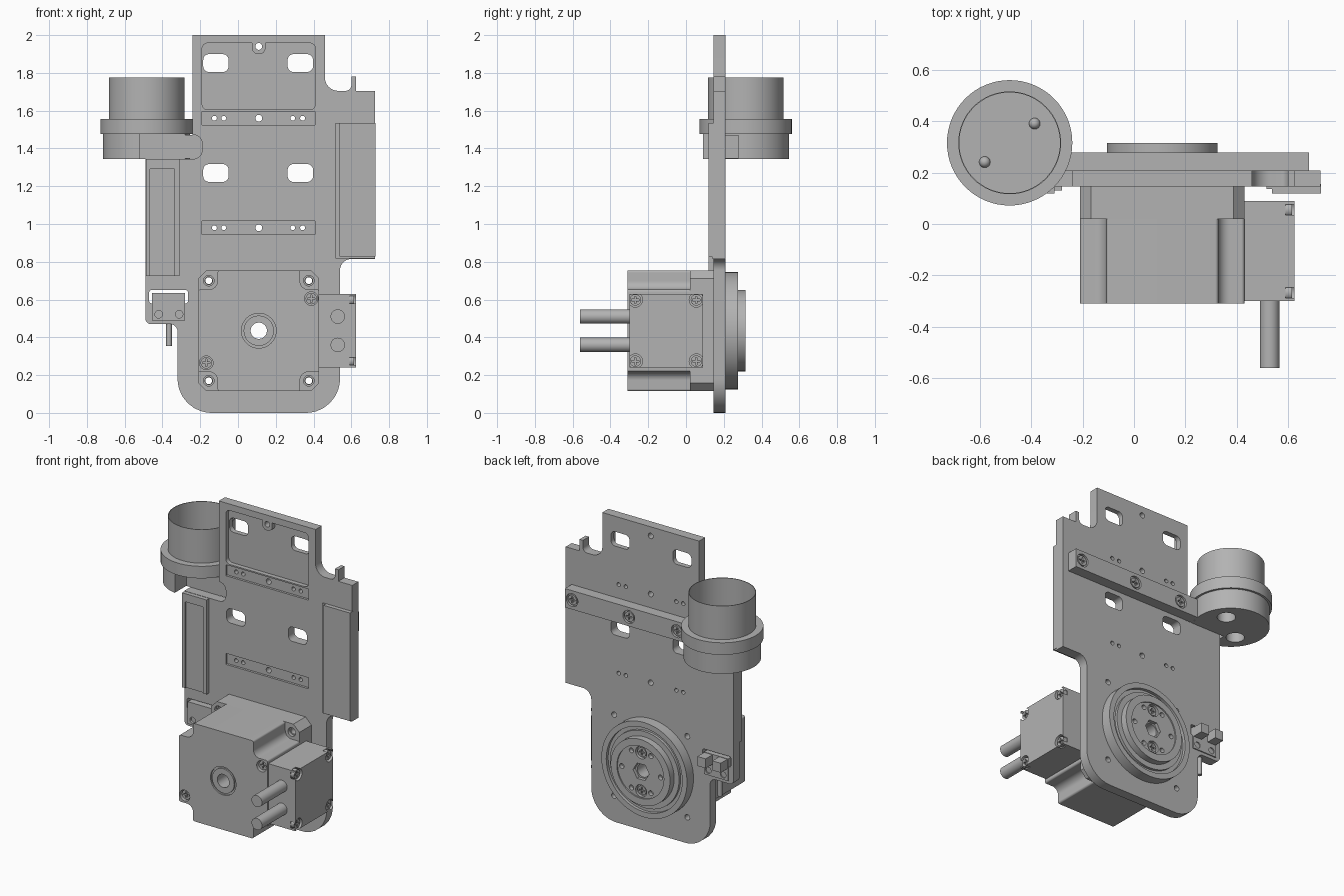
import bpy, bmesh, math
from mathutils import Vector

if "Cube" in bpy.data.objects:
    bpy.data.objects.remove(bpy.data.objects["Cube"], do_unlink=True)

grey = bpy.data.materials.new("machined_grey")
grey.use_nodes = True
grey.diffuse_color = (0.45, 0.45, 0.45, 1)
grey.node_tree.nodes["Principled BSDF"].inputs["Base Color"].default_value = (0.45, 0.45, 0.45, 1)
parts = []


# Helpers: outlines, extrusions and cuts
def circle(u, v, r, n=40):
    return [(u + r * math.cos(math.tau * i / n), v + r * math.sin(math.tau * i / n)) for i in range(n)]


def rect(u0, u1, v0, v1, r=0):
    return rounded([(u0, v0, r), (u1, v0, r), (u1, v1, r), (u0, v1, r)])


def rounded(corners, steps=8):
    """Outline from (u, v, radius) corners, each turned into an arc."""
    out = []
    for i, (u, v, r) in enumerate(corners):
        p = Vector((u, v))
        if not r:
            out.append((u, v))
            continue
        a = (Vector(corners[i - 1][:2]) - p).normalized()
        b = (Vector(corners[(i + 1) % len(corners)][:2]) - p).normalized()
        half = a.angle(b) / 2
        centre = p + (a + b).normalized() * r / math.sin(half)
        reach = r / math.tan(half)
        s, e = p + a * reach - centre, p + b * reach - centre
        for k in range(steps + 1):
            q = centre + s.lerp(e, k / steps).normalized() * r
            out.append((q.x, q.y))
    return out


def prism(name, outline, d0, d1, axis="y", keep=True):
    place = {"x": lambda u, v, d: (d, u, v),
             "y": lambda u, v, d: (u, d, v),
             "z": lambda u, v, d: (u, v, d)}[axis]
    bm = bmesh.new()
    face = bm.faces.new([bm.verts.new(place(u, v, d0)) for u, v in outline])
    new = bmesh.ops.extrude_face_region(bm, geom=[face])["geom"]
    bmesh.ops.translate(bm, vec=place(0, 0, d1 - d0),
                        verts=[g for g in new if isinstance(g, bmesh.types.BMVert)])
    bmesh.ops.recalc_face_normals(bm, faces=bm.faces)
    mesh = bpy.data.meshes.new(name)
    bm.to_mesh(mesh)
    bm.free()
    mesh.materials.append(grey)
    ob = bpy.data.objects.new(name, mesh)
    bpy.context.collection.objects.link(ob)
    if keep:
        parts.append(ob)
    return ob


def cut(target, outline, d0, d1, axis="y"):
    tool = prism("cutter", outline, d0, d1, axis, keep=False)
    tool.hide_render = True
    mod = target.modifiers.new("cut", "BOOLEAN")
    mod.operation, mod.solver, mod.object = "DIFFERENCE", "EXACT", tool
    bpy.context.view_layer.objects.active = target
    bpy.ops.object.modifier_apply(modifier=mod.name)
    bpy.data.objects.remove(tool, do_unlink=True)


def screw(name, u, v, d0, d1, axis, r=0.03):
    """Round head with a cross recess on the d1 side."""
    head = prism(name, circle(u, v, r, 24), d0, d1, axis)
    deep, out = d1 + (d0 - d1) * 0.5, d1 + (d1 - d0)
    a, b = r * 0.65, r * 0.15
    cross = [(a, b), (b, b), (b, a), (-b, a), (-b, b), (-a, b),
             (-a, -b), (-b, -b), (-b, -a), (b, -a), (b, -b), (a, -b)]
    cut(head, [(u + p, v + q) for p, q in cross], deep, out, axis)


MX, MZ = 0.11, 0.435          # motor axis
F, B = 0.145, 0.208           # plate front and back
mounts = [(MX + sx * 0.265, MZ + sz * 0.265) for sx in (-1, 1) for sz in (-1, 1)]

# Main plate
plate = prism("main_plate", rounded([
    (-0.32, 0, 0.18), (0.54, 0, 0.18), (0.54, 0.815, 0.06), (0.725, 0.815, 0),
    (0.725, 1.705, 0), (0.625, 1.705, 0), (0.625, 1.78, 0), (0.6, 1.78, 0), (0.6, 1.705, 0.03),
    (0.46, 1.705, 0.07), (0.46, 2, 0), (-0.24, 2, 0), (-0.24, 1.472, 0), (-0.19, 1.472, 0.045),
    (-0.19, 1.345, 0.045), (-0.49, 1.345, 0), (-0.49, 0.47, 0.03), (-0.32, 0.47, 0.04)]), F, B)
cut(plate, rounded([
    (-0.19, 1.605, 0.03), (0.41, 1.605, 0.03), (0.41, 1.958, 0.03), (0.145, 1.958, 0),
    (0.145, 1.9, 0.03), (0.075, 1.9, 0.03), (0.075, 1.958, 0), (-0.19, 1.958, 0.03)]), 0.1, 0.175)
for z in (1.56, 0.98):
    cut(plate, rect(-0.19, 0.407, z - 0.036, z + 0.036), 0.1, 0.16)
    for x in (-0.125, -0.075, MX, 0.29, 0.342):
        cut(plate, circle(x, z, 0.018 if x == MX else 0.013, 16), 0.1, 0.3)
for z in (1.852, 1.27):
    for x in (-0.117, 0.33):
        cut(plate, rect(x - 0.067, x + 0.067, z - 0.047, z + 0.047, 0.03), 0.1, 0.3)
for x, z in mounts + [(MX, 1.94)]:
    cut(plate, circle(x, z, 0.018, 20), 0.1, 0.3)
cut(plate, circle(MX, MZ, 0.06), 0.1, 0.3)
cut(plate, rect(-0.47, -0.265, 0.58, 0.65, 0.012), 0.1, 0.3)

# Raised side rails
prism("right_rail_base", rect(0.515, 0.725, 0.817, 1.535), F - 0.008, F + 0.02)
prism("right_rail", rect(0.537, 0.727, 0.828, 1.535), 0.118, F + 0.01)
rail = prism("left_rail", rect(-0.488, -0.31, 0.725, 1.343), 0.118, F + 0.01)
cut(rail, rect(-0.465, -0.335, 0.7, 1.29), 0.1, 0.128)

# Limit sensor with cable and fork prongs
sensor = prism("sensor_body", rect(-0.455, -0.28, 0.49, 0.635), 0.13, 0.215)
for x in (-0.42, -0.312):
    cut(sensor, circle(x, 0.522, 0.02, 20), 0.1, 0.3)
    prism("sensor_prong", rect(x - 0.03, x + 0.03, 0.57, 0.632), 0.2, 0.285)
prism("sensor_cable", circle(-0.365, 0.17, 0.015, 16), 0.355, 0.5, "z")

# Motor: flange with chamfered corners, body with notched corners
H, C, N = 0.32, 0.043, 0.102
flange_pts, body_pts = [], []
for sx, sz in ((1, 1), (-1, 1), (-1, -1), (1, -1)):
    fl = [(H, H - C, 0), (H - C, H, 0)]
    bd = [(H, H - N, 0.012), (H - N, H - N, 0.045), (H - N, H, 0.012)]
    if sx * sz < 0:
        fl.reverse()
        bd.reverse()
    flange_pts += [(MX + sx * u, MZ + sz * v, r) for u, v, r in fl]
    body_pts += [(MX + sx * u, MZ + sz * v, r) for u, v, r in bd]
flange = prism("motor_flange", rounded(flange_pts), 0.02, F)
body = prism("motor_body", rounded(body_pts), -0.31, 0.02)
for ob in (flange, body):
    cut(ob, circle(MX, MZ, 0.043), -0.5, 0.3)
for x, z in mounts:
    cut(flange, circle(x, z, 0.02, 20), -0.1, 0.3)
    cut(flange, circle(x, z, 0.028, 20), -0.1, 0.04)
cut(body, circle(MX, MZ, 0.092), -0.4, -0.3)
bush = prism("motor_bushing", circle(MX, MZ, 0.08), -0.31, -0.29)
cut(bush, circle(MX, MZ, 0.043), -0.4, 0)
for s in (-1, 1):
    x, z = MX + s * 0.278, MZ + s * 0.17
    cut(body, circle(x, z, 0.036, 24), -0.4, -0.27)
    screw("motor_screw", x, z, -0.26, -0.295, "y")

# Connector box with corner screws and two cable stubs
box = prism("connector_box", rect(-0.3, 0.09, 0.24, 0.63), 0.42, 0.625, "x")
for y in (-0.268, 0.055):
    for z in (0.274, 0.598):
        cut(box, circle(y, z, 0.038, 24), 0.59, 0.7, "x")
        screw("connector_screw", y, z, 0.585, 0.615, "x")
for z in (0.51, 0.36):
    prism("cable_stub", circle(0.528, z, 0.038, 32), -0.56, -0.29)

# Output hub on the back
rim = prism("hub_rim", circle(MX, MZ, 0.31, 64), 0.2, 0.275)
cut(rim, circle(MX, MZ, 0.275, 64), 0.255, 0.4)
step = prism("hub_step", circle(MX, MZ, 0.25, 64), 0.21, 0.272)
hub = prism("hub_face", circle(MX, MZ, 0.215, 64), 0.22, 0.315)
cut(hub, circle(MX, MZ, 0.17, 48), 0.307, 0.4)
for ob in (rim, step, hub):
    cut(ob, circle(MX, MZ, 0.043), 0.1, 0.4)
cut(hub, circle(MX, MZ, 0.058, 6), 0.285, 0.4)
for i in range(6):
    a = math.radians(60 * i)
    cut(hub, circle(MX + 0.14 * math.cos(a), MZ + 0.14 * math.sin(a), 0.016, 16), 0.28, 0.4)
for s in (-1, 1):
    cut(hub, circle(MX, MZ + s * 0.125, 0.04, 24), 0.285, 0.4)
    screw("hub_screw", MX, MZ + s * 0.125, 0.28, 0.3, "y", 0.03)

# Cross bar that carries the cup
bar = prism("cross_bar", rect(-0.45, 0.682, 1.347, 1.47), B - 0.002, 0.278)
for x in (0.63, 0.22, -0.13):
    cut(bar, circle(x, 1.408, 0.042, 24), 0.262, 0.4)
    screw("bar_screw", x, 1.408, 0.25, 0.275, "y", 0.032)

# Cup: notched base, collar and thin open tube
CX, CY = -0.484, 0.316
base = prism("cup_base", circle(CX, CY, 0.23, 64), 1.345, 1.478, "z")
cut(base, rect(-0.52, 0.1, -0.2, B), 1.2, 1.477, "z")
collar = prism("cup_collar", circle(CX, CY, 0.244, 64), 1.476, 1.555, "z")
tube = prism("cup_tube", circle(CX, CY, 0.2, 64), 1.5, 1.775, "z")
for ob in (collar, tube):
    cut(ob, circle(CX, CY, 0.196, 64), 1.495, 1.9, "z")
for s in (-1, 1):
    x, y = CX + s * 0.097, CY + s * 0.075
    cut(base, circle(x, y, 0.055, 32), 1.2, 1.45, "z")
    bpy.ops.mesh.primitive_uv_sphere_add(segments=16, ring_count=8, radius=0.022, location=(x, y, 1.495))
    pin = bpy.context.object
    pin.name = "cup_pin"
    pin.data.materials.append(grey)
    parts.append(pin)

# Shading
bpy.ops.object.select_all(action="DESELECT")
for ob in parts:
    ob.select_set(True)
bpy.context.view_layer.objects.active = plate
bpy.ops.object.shade_smooth_by_angle(angle=math.radians(30))
